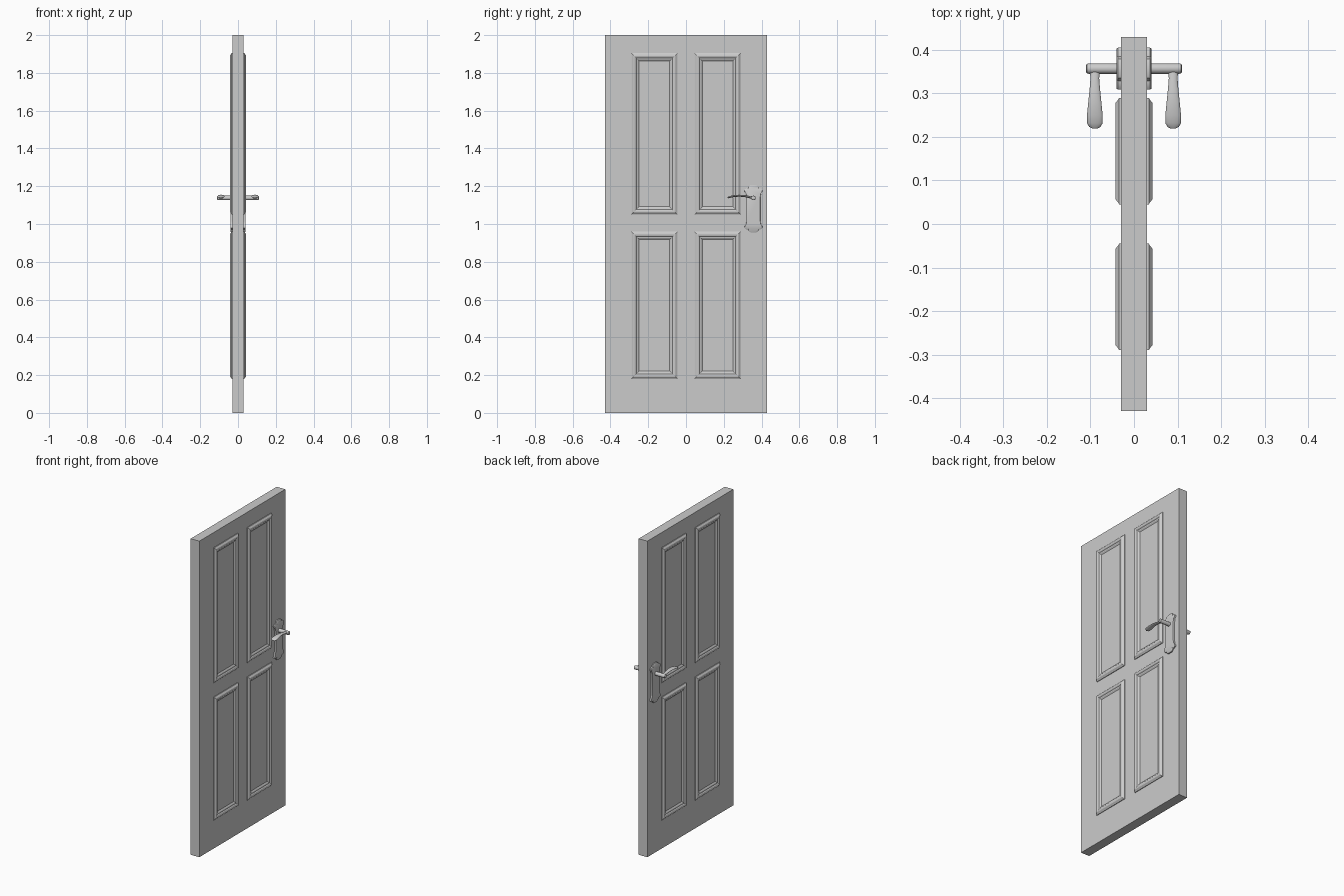
import bpy, bmesh
from math import cos, sin, pi, radians

if "Cube" in bpy.data.objects:
    bpy.data.objects.remove(bpy.data.objects["Cube"])


def add_object(name, bm, smooth=False):
    bmesh.ops.recalc_face_normals(bm, faces=bm.faces)
    mesh = bpy.data.meshes.new(name)
    bm.to_mesh(mesh)
    bm.free()
    obj = bpy.data.objects.new(name, mesh)
    bpy.context.collection.objects.link(obj)
    if smooth:
        bpy.ops.object.select_all(action='DESELECT')
        bpy.context.view_layer.objects.active = obj
        obj.select_set(True)
        bpy.ops.object.shade_smooth_by_angle(angle=radians(35))
    return obj


def loft(name, rings, caps=True, smooth=False):
    """Skin a series of closed point loops."""
    bm = bmesh.new()
    loops = [[bm.verts.new(p) for p in ring] for ring in rings]
    n = len(rings[0])
    for a, b in zip(loops, loops[1:]):
        for i in range(n):
            j = (i + 1) % n
            bm.faces.new((a[i], a[j], b[j], b[i]))
    if caps:
        bm.faces.new(loops[0])
        bm.faces.new(loops[-1])
    return add_object(name, bm, smooth)


def rect(x, y0, y1, z0, z1):
    return [(x, y0, z0), (x, y1, z0), (x, y1, z1), (x, y0, z1)]


# Door slab
loft("door_slab", [rect(x, -0.43, 0.43, 0, 2) for x in (-0.03, 0.03)])

# Moulding profile: inset from outer edge, height in x
MOULD = [(0, 0.029), (0, 0.034), (0.004, 0.036), (0.011, 0.042), (0.016, 0.043),
         (0.023, 0.041), (0.027, 0.037), (0.033, 0.036), (0.043, 0.029)]

# Backplate outline, upper right quarter, relative to its centre
QUARTER = [(0.012, 0.125), (0.022, 0.121), (0.028, 0.109), (0.038, 0.108),
           (0.048, 0.101), (0.047, 0.092), (0.040, 0.082), (0.037, 0.065)]
HALF = QUARTER + [(y, -z) for y, z in reversed(QUARTER)]
OUTLINE = HALF + [(-y, z) for y, z in reversed(HALF)]
PY, PZ, HZ = 0.357, 1.08, 1.138

# Lever stations: y, z, half width in x, half thickness in z
LEVER = [(0.357, 1.138, 0.012, 0.008), (0.335, 1.143, 0.010, 0.006),
         (0.310, 1.148, 0.012, 0.005), (0.280, 1.150, 0.015, 0.005),
         (0.250, 1.147, 0.018, 0.005), (0.232, 1.143, 0.018, 0.005),
         (0.223, 1.140, 0.013, 0.004), (0.219, 1.139, 0.005, 0.002)]

for s, side in ((1, "right"), (-1, "left")):
    # Panel mouldings
    for y0, y1 in ((-0.29, -0.045), (0.045, 0.29)):
        for z0, z1 in ((0.18, 0.96), (1.05, 1.905)):
            loft(f"panel_moulding_{side}",
                 [rect(s * x, y0 + d, y1 - d, z0 + d, z1 - d) for d, x in MOULD],
                 caps=False)

    # Shaped backplate with a bevelled edge
    loft(f"handle_backplate_{side}",
         [[(s * x, PY + y * k, PZ + z * k) for y, z in OUTLINE]
          for x, k in ((0.029, 1), (0.037, 1), (0.040, 0.96))], smooth=True)

    # Round spindle with softened end
    loft(f"handle_spindle_{side}",
         [[(s * x, PY + r * cos(i * pi / 12), HZ + r * sin(i * pi / 12))
           for i in range(24)]
          for x, r in ((0.029, 0.012), (0.104, 0.012), (0.108, 0.011), (0.110, 0.008))],
         smooth=True)

    # Curved flat lever
    loft(f"handle_lever_{side}",
         [[(s * 0.09 + w * cos(i * pi / 8), y, z + t * sin(i * pi / 8))
           for i in range(16)] for y, z, w, t in LEVER], smooth=True)
